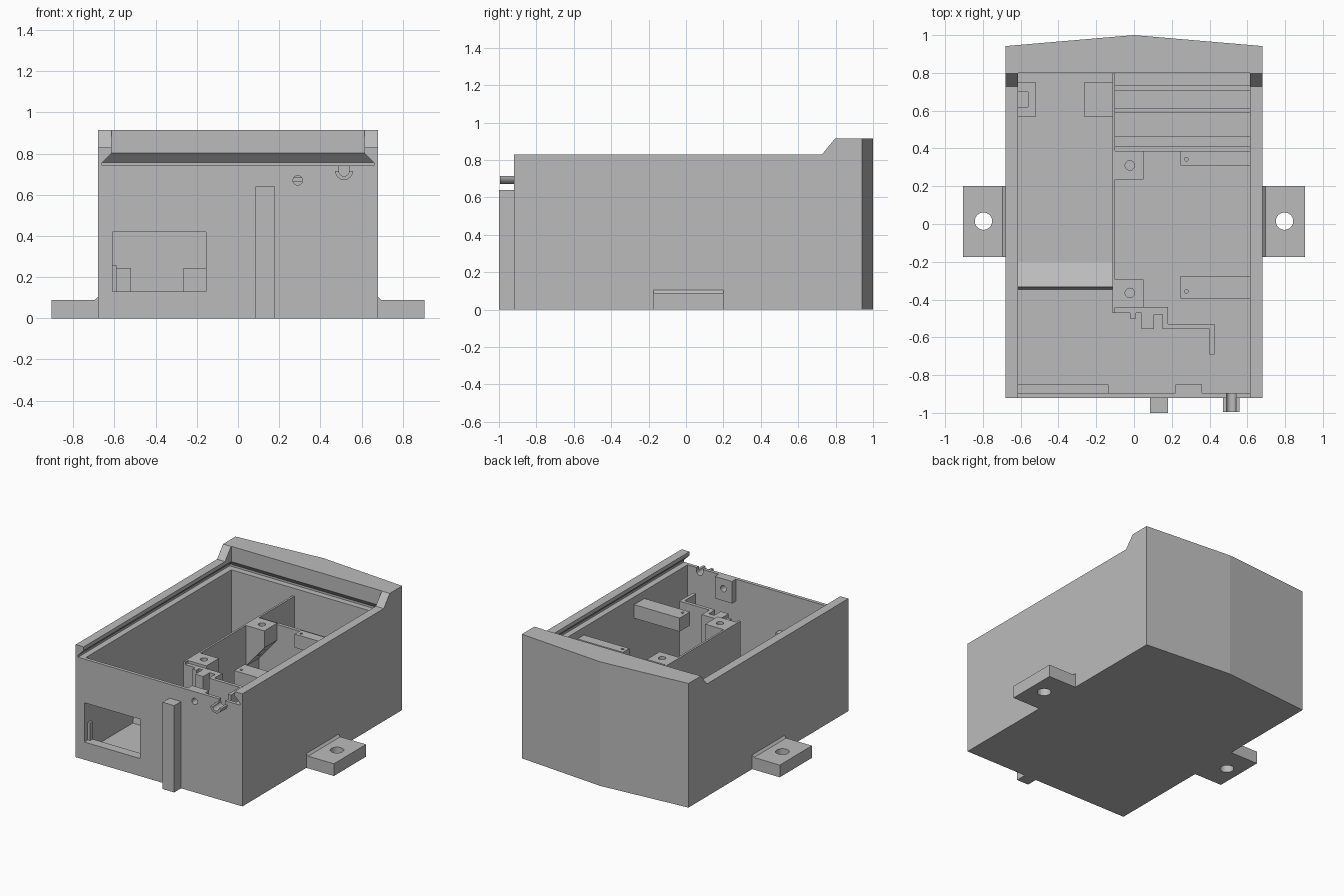
import bpy, bmesh, math
from mathutils import Vector

cube = bpy.data.objects.get("Cube")
if cube:
    bpy.data.objects.remove(cube, do_unlink=True)

grey = bpy.data.materials.new("plain_grey")
grey.use_nodes = True
grey.diffuse_color = (0.5, 0.5, 0.5, 1)
grey.node_tree.nodes["Principled BSDF"].inputs["Base Color"].default_value = (0.5, 0.5, 0.5, 1)


def finish(name, bm):
    bmesh.ops.recalc_face_normals(bm, faces=bm.faces)
    mesh = bpy.data.meshes.new(name)
    bm.to_mesh(mesh)
    bm.free()
    mesh.materials.append(grey)
    obj = bpy.data.objects.new(name, mesh)
    bpy.context.collection.objects.link(obj)
    return obj


def prism(name, pts, lo, hi, axis="z"):
    """Extrude a flat outline along an axis; outline is xy, xz or yz."""
    place = {"z": lambda a, b, c: (a, b, c),
             "y": lambda a, b, c: (a, c, b),
             "x": lambda a, b, c: (c, a, b)}[axis]
    bm = bmesh.new()
    face = bm.faces.new([bm.verts.new(place(a, b, lo)) for a, b in pts])
    moved = bmesh.ops.extrude_face_region(bm, geom=[face])["geom"]
    shift = Vector(place(0, 0, hi - lo))
    bmesh.ops.translate(bm, vec=shift, verts=[v for v in moved if isinstance(v, bmesh.types.BMVert)])
    return finish(name, bm)


def box(name, x0, x1, y0, y1, z0, z1):
    return prism(name, [(x0, y0), (x1, y0), (x1, y1), (x0, y1)], z0, z1)


def circle(cx, cy, r, start=0.0, sweep=2 * math.pi, n=32):
    steps = n if sweep > 6 else n + 1
    return [(cx + r * math.cos(start + sweep * i / n),
             cy + r * math.sin(start + sweep * i / n)) for i in range(steps)]


def cut(obj, cutter):
    mod = obj.modifiers.new("cut", "BOOLEAN")
    mod.operation = "DIFFERENCE"
    mod.solver = "EXACT"
    mod.object = cutter
    bpy.context.view_layer.update()
    result = bpy.data.meshes.new_from_object(
        obj.evaluated_get(bpy.context.evaluated_depsgraph_get()))
    obj.modifiers.clear()
    obj.data = result
    bpy.data.objects.remove(cutter, do_unlink=True)


def lid_groove():
    """Dovetail slot, open at the front and undercut at the sides and back."""
    bm = bmesh.new()
    rings = []
    for half, back, z in [(.66, .845, .742), (.66, .845, .757), (.615, .80, .802), (.615, .80, 1.1)]:
        rings.append([bm.verts.new(p) for p in
                      [(-half, -1.1, z), (half, -1.1, z), (half, back, z), (-half, back, z)]])
    bm.faces.new(rings[0])
    bm.faces.new(rings[-1])
    for a, b in zip(rings, rings[1:]):
        for i in range(4):
            j = (i + 1) % 4
            bm.faces.new([a[i], a[j], b[j], b[i]])
    return finish("groove_cutter", bm)


FLOOR, TOP = 0.05, 0.685
WIN = (-.61, -.155, .13, .42)

# Case shell with a shallow pointed back and a raised rear rim
case = prism("case", [(-.68, -.92), (.68, -.92), (.68, .942), (0, 1), (-.68, .942)], 0, .915)
cut(case, prism("rim_cutter", [(-1.2, .83), (.727, .83), (.867, 1.0), (.867, 1.2), (-1.2, 1.2)],
                -1, 1, "x"))
cut(case, box("cavity_cutter", -.615, .615, -.895, .80, FLOOR, .76))
cut(case, lid_groove())
cut(case, box("window_cutter", WIN[0], WIN[1], -1, -.88, WIN[2], WIN[3]))
cut(case, prism("screw_cutter", circle(.29, .67, .023), -1, -.88, "y"))
cut(case, prism("cable_cutter", [(.49, .8)] + circle(.515, .715, .025, math.pi, math.pi, 16)
                + [(.54, .8)], -1, -.88, "y"))

# Window surround and its catch, inside the front wall
surround = box("window_surround", -.616, -.135, -.896, -.85, FLOOR, .46)
cut(surround, box("surround_cutter", WIN[0], WIN[1], -1, -.8, WIN[2], WIN[3]))
box("window_catch", -.615, -.59, -.88, -.85, FLOOR, .26)

# Screw block inside the front wall
screw_block = box("front_screw_block", .22, .36, -.896, -.85, .58, .742)
cut(screw_block, prism("block_cutter", circle(.29, .67, .023), -1, -.8, "y"))

# Outside front: upright rib and cable trough
box("front_rib", .085, .18, -1, -.915, 0, .64)
prism("cable_trough", circle(.515, .715, .043, math.pi, math.pi, 20)
      + circle(.515, .715, .025, 2 * math.pi, -math.pi, 20), -.995, -.9, "y")

# Mounting ears with a small chamfer at the wall
for side, label in [(1, "left"), (-1, "right")]:
    ear = prism(label + "_mounting_ear",
                [(side * x, z) for x, z in
                 [(.67, 0), (.905, 0), (.905, .09), (.695, .09), (.68, .105), (.67, .105)]],
                -.175, .20, "y")
    cut(ear, prism("ear_cutter", circle(side * .797, .015, .046), -.1, .2))

# Long partition and cross wall
box("long_partition", -.115, -.10, -.47, .81, FLOOR - .01, TOP)
box("cross_wall", -.105, .62, .385, .41, FLOOR - .01, TOP - .01)

# Zigzag wall in front of the board bay
prism("zigzag_wall", [(-.115, -.47), (-.02, -.47), (-.02, -.5), (.01, -.5), (.01, -.47),
                      (.04, -.47), (.04, -.555), (.105, -.555), (.105, -.48), (.15, -.48),
                      (.15, -.555), (.40, -.555), (.40, -.69), (.425, -.69), (.425, -.53),
                      (.18, -.53), (.18, -.44), (-.115, -.44)], FLOOR - .01, TOP - .02)

# Low dividers in the rear bay
for i, (y0, y1) in enumerate([(.41, .465), (.59, .612), (.705, .735)]):
    box("rear_divider_%d" % (i + 1), -.105, .62, y0, y1, FLOOR - .01, .15)

# Board mounts: sloped bosses on the partition, tabs on the side wall
for label, y0, y1, hole_y in [("rear", .235, .386, .31), ("front", -.441, -.295, -.365)]:
    boss = prism(label + "_boss", [(-.105, TOP), (.05, TOP), (.05, .56), (-.105, .38)], y0, y1, "y")
    cut(boss, prism("boss_cutter", circle(-.022, hole_y, .025), .2, .9))
for label, y0, y1, hole_y in [("rear", .31, .386, .343), ("front", -.395, -.275, -.357)]:
    tab = box(label + "_board_tab", .245, .62, y0, y1, TOP - .1, TOP)
    cut(tab, prism("tab_cutter", circle(.277, hole_y, .01, n=16), .4, .9))

# Retaining ridge and rear stops in the long bay
prism("retaining_ridge", [(-.35, FLOOR - .01), (-.333, .12), (-.20, FLOOR), (-.20, FLOOR - .01)],
      -.62, -.11, "x")
prism("rear_stop_right", [(-.62, .57), (-.52, .57), (-.52, .75), (-.62, .75), (-.62, .70),
                          (-.56, .70), (-.56, .62), (-.62, .62)], FLOOR - .01, .245)
box("rear_stop_left", -.265, -.11, .57, .75, FLOOR - .01, .245)
